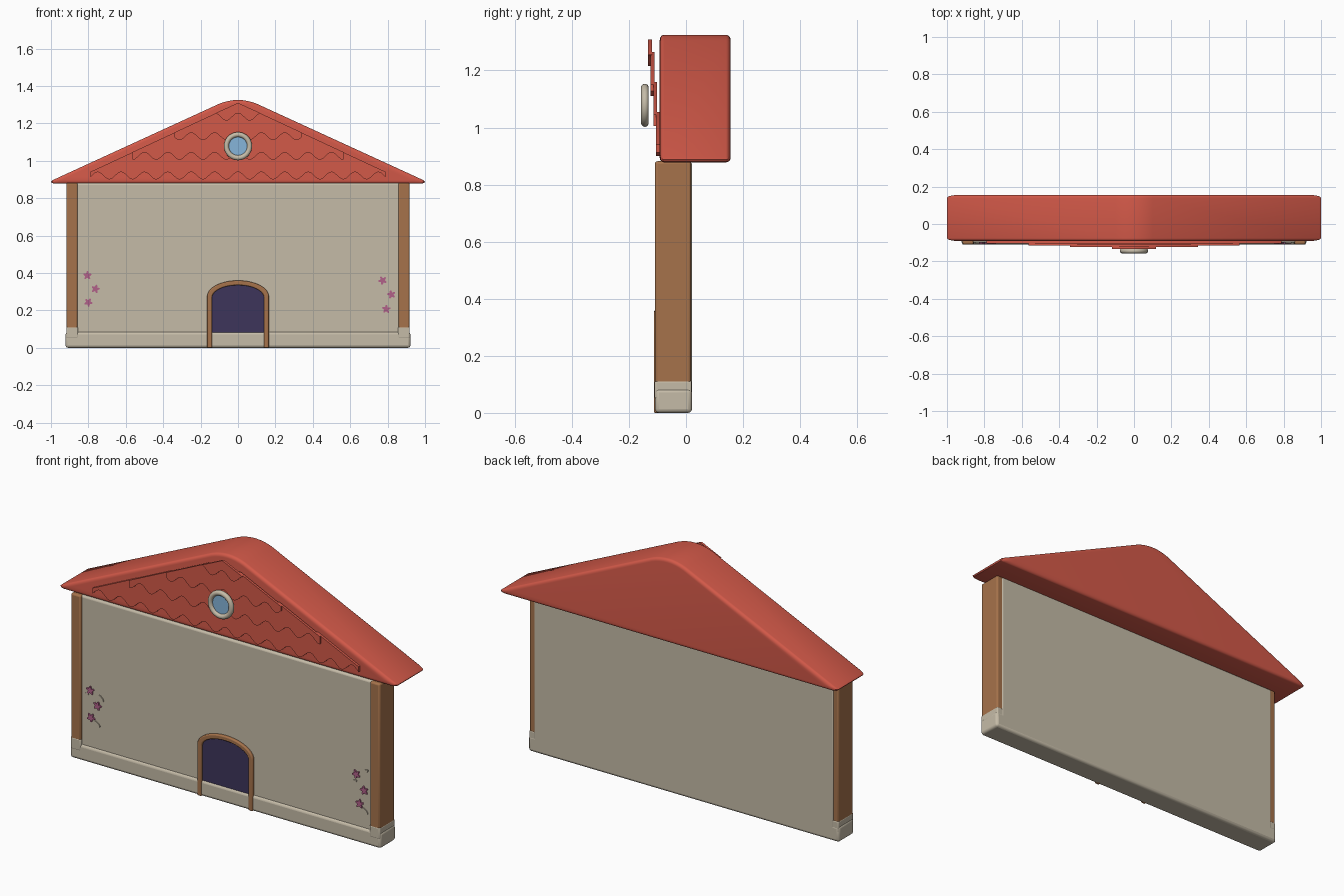
import bpy, bmesh
from math import pi, sin, cos, radians

cube = bpy.data.objects.get("Cube")
if cube:
    bpy.data.objects.remove(cube, do_unlink=True)


def material(name, rgb):
    m = bpy.data.materials.new(name)
    m.use_nodes = True
    m.diffuse_color = (*rgb, 1)
    m.node_tree.nodes["Principled BSDF"].inputs["Base Color"].default_value = (*rgb, 1)
    return m


RED = material("roof red", (0.65, 0.10, 0.066))
STONE = material("pale stone", (0.56, 0.50, 0.39))
WOOD = material("warm wood", (0.38, 0.17, 0.07))
DOOR = material("dark violet", (0.047, 0.036, 0.105))
GLASS = material("window blue", (0.24, 0.46, 0.70))
PINK = material("petal pink", (0.44, 0.12, 0.25))


def loft(name, rings, mat, bevel=0.0):
    """Closed solid through rings of equal point count, capped at both ends."""
    bm = bmesh.new()
    loops = [[bm.verts.new(p) for p in ring] for ring in rings]
    n = len(loops[0])
    for a, b in zip(loops, loops[1:]):
        for i in range(n):
            j = (i + 1) % n
            bm.faces.new((a[i], a[j], b[j], b[i]))
    bm.faces.new(loops[0])
    bm.faces.new(loops[-1][::-1])
    bmesh.ops.recalc_face_normals(bm, faces=bm.faces)
    mesh = bpy.data.meshes.new(name)
    bm.to_mesh(mesh)
    bm.free()
    ob = bpy.data.objects.new(name, mesh)
    bpy.context.collection.objects.link(ob)
    mesh.materials.append(mat)
    if bevel:
        mod = ob.modifiers.new("soft edges", "BEVEL")
        mod.width, mod.segments = bevel, 3
        mod.limit_method, mod.angle_limit = "ANGLE", radians(40)
    bpy.ops.object.select_all(action="DESELECT")
    bpy.context.view_layer.objects.active = ob
    ob.select_set(True)
    bpy.ops.object.shade_smooth_by_angle(angle=radians(35))
    return ob


def prism(name, outline, y0, y1, mat, bevel=0.0):
    return loft(name, [[(x, y, z) for x, z in outline] for y in (y0, y1)], mat, bevel)


def box(name, x0, x1, y0, y1, z0, z1, mat, bevel):
    return prism(name, [(x0, z0), (x1, z0), (x1, z1), (x0, z1)], y0, y1, mat, bevel)


# Wall, plinth and corner posts with stone feet
box("wall", -0.89, 0.89, -0.099, 0.021, 0.03, 0.88, STONE, 0.01)
box("plinth", -0.922, 0.922, -0.109, 0.021, 0, 0.085, STONE, 0.014)
for side, s in (("left", 1), ("right", -1)):
    x0, x1 = sorted((s * 0.857, s * 0.917))
    box(side + "_post", x0, x1, -0.109, 0.018, 0.10, 0.882, WOOD, 0.009)
    box(side + "_post_foot", x0 - 0.001, x1 + 0.001, -0.11, 0.02, 0.05, 0.112, STONE, 0.006)

# Roof: rounded gable outline, with rounded rims at the front and back
ridge = []
for i in range(9):
    t = i / 8
    ridge.append((0.1 - 0.2 * t, 1.305 + 0.08 * t * (1 - t)))
eave = [(0.98, 0.878), (0.995, 0.881), (1.0, 0.888), (0.99, 0.897)]
gable = eave + ridge + [(-x, z) for x, z in reversed(eave)]
INRADIUS, RIM = 0.2125, 0.016
rings = []
for y, direction in ((-0.092, 1), (0.156, -1)):
    rim = []
    for i in range(6):
        a = i / 5 * pi / 2
        k = 1 - RIM * (1 - sin(a)) / INRADIUS
        zc = 0.878 + INRADIUS
        rim.append([(x * k, y + direction * RIM * (1 - cos(a)), zc + (z - zc) * k)
                    for x, z in gable])
    rings += rim if direction == 1 else rim[::-1]
loft("roof", rings, RED)

# Four overlapping rows of scalloped tiles
SLOPE, APEX = 0.469, 1.31
WAVE = 0.125
for row in range(4):
    low = 0.9 + 0.105 * row
    top = min(low + 0.155, APEX - 0.001)
    half = (APEX - low - 0.04) / SLOPE
    steps = int(half * 2 / WAVE * 10) + 1
    scallops = []
    for i in range(steps + 1):
        x = -half + 2 * half * i / steps
        scallops.append((x, low + 0.02 + 0.02 * cos(2 * pi * x / WAVE)))
    tip = (APEX - top) / SLOPE
    outline = [(-half, low + 0.041)] + scallops + [(half, low + 0.041), (tip, top), (-tip, top)]
    y = -0.105 - 0.0093 * row
    prism("tile_row_%d" % (row + 1), outline, y, y + 0.013, RED)


# Doorway: arched wooden frame around a dark panel
def arch(half, spring, rise, bottom):
    pts = [(half * cos(pi * i / 20), spring + rise * sin(pi * i / 20)) for i in range(21)]
    return [(half, bottom)] + pts + [(-half, bottom)]


outer = arch(0.165, 0.275, 0.085, 0)
inner = arch(0.139, 0.268, 0.067, 0)
prism("door_frame", outer + inner[::-1], -0.113, -0.085, WOOD, 0.006)
prism("door", arch(0.145, 0.27, 0.07, 0.07), -0.102, -0.095, DOOR)

# Round gable window
bpy.ops.mesh.primitive_torus_add(major_radius=0.062, minor_radius=0.0135, major_segments=40,
                                 minor_segments=14, location=(0, -0.144, 1.078),
                                 rotation=(pi / 2, 0, 0))
ring = bpy.context.object
ring.name = "window_ring"
ring.data.materials.append(STONE)
bpy.ops.object.shade_smooth()
pane = [(0.06 * cos(2 * pi * i / 32), 1.078 + 0.06 * sin(2 * pi * i / 32)) for i in range(32)]
prism("window_glass", pane, -0.145, -0.137, GLASS)


# Wall flowers: five-petalled blossoms and small leaves
def flower(name, x, z, turn):
    pts = []
    for i in range(30):
        a = 2 * pi * i / 30
        r = 0.018 + 0.006 * cos(5 * a)
        pts.append((x + r * cos(a + turn), z + r * sin(a + turn)))
    prism(name, pts, -0.106, -0.098, PINK)


def leaf(name, x, z, turn):
    pts = []
    for i in range(12):
        a = 2 * pi * i / 12
        u, v = 0.021 * cos(a), 0.009 * sin(a)
        pts.append((x + u * cos(turn) - v * sin(turn), z + u * sin(turn) + v * cos(turn)))
    prism(name, pts, -0.104, -0.098, STONE)


blossoms = [(-0.805, 0.387), (-0.762, 0.315), (-0.80, 0.243),
            (0.773, 0.36), (0.82, 0.285), (0.793, 0.207)]
leaves = [(-0.832, 0.357, 0.6), (-0.742, 0.36, -0.8), (-0.765, 0.217, -0.6),
          (0.825, 0.387, 0.6), (0.757, 0.315, 0.6), (0.825, 0.175, -0.7)]
for i, (x, z) in enumerate(blossoms):
    flower("flower_%d" % (i + 1), x, z, 0.3 + i)
for i, (x, z, turn) in enumerate(leaves):
    leaf("leaf_%d" % (i + 1), x, z, turn)
